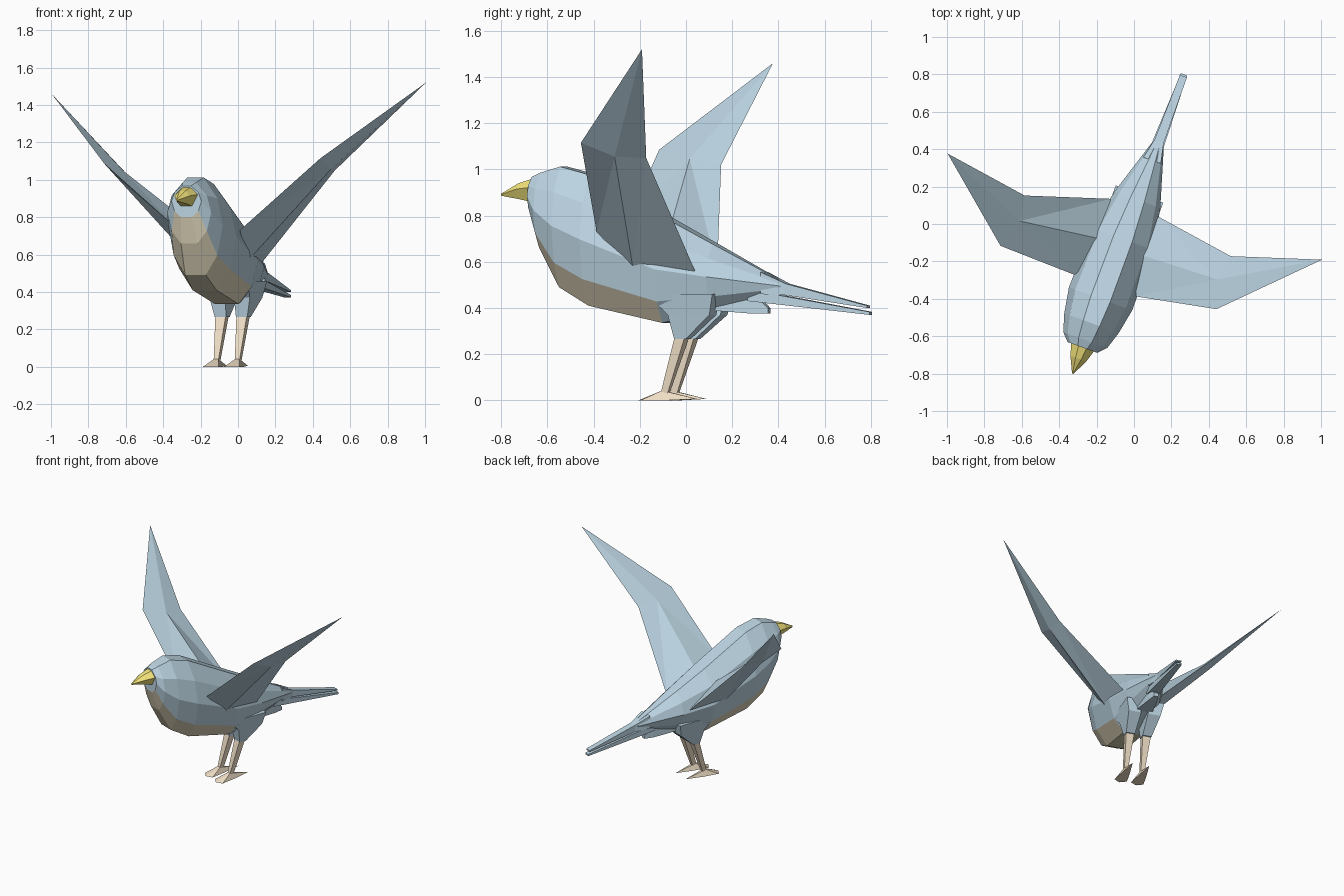
import bpy, bmesh

if "Cube" in bpy.data.objects:
    bpy.data.objects.remove(bpy.data.objects["Cube"])


def material(name, rgb):
    m = bpy.data.materials.new(name)
    m.diffuse_color = (*rgb, 1)
    m.use_nodes = True
    m.node_tree.nodes["Principled BSDF"].inputs["Base Color"].default_value = m.diffuse_color
    return m


BLUE = material("blue", (0.50, 0.66, 0.76))
TAN = material("tan", (0.75, 0.68, 0.50))
YELLOW = material("yellow", (0.90, 0.78, 0.20))
SKIN = material("skin", (0.85, 0.72, 0.55))


def place(w, s, z):
    """w = sideways, s = along the body; the bird is turned about z."""
    return (0.372 * s - 0.03 + 0.94 * w, s - 0.342 * w, z)


def build(name, verts, faces, mats, face_mats=None):
    me = bpy.data.meshes.new(name)
    me.from_pydata([place(*v) for v in verts], [], faces)
    for m in mats:
        me.materials.append(m)
    if face_mats:
        for p, k in zip(me.polygons, face_mats):
            p.material_index = k
    bm = bmesh.new()
    bm.from_mesh(me)
    bmesh.ops.recalc_face_normals(bm, faces=bm.faces)
    bm.to_mesh(me)
    bm.free()
    ob = bpy.data.objects.new(name, me)
    bpy.context.collection.objects.link(ob)
    return ob


def loft(name, rings, mats, pick=None):
    n = len(rings[0])
    faces, fm = [], []
    for i in range(len(rings) - 1):
        for j in range(n):
            k = (j + 1) % n
            faces.append((i * n + j, i * n + k, (i + 1) * n + k, (i + 1) * n + j))
            fm.append(pick(i, j) if pick else 0)
    last = (len(rings) - 1) * n
    faces += [tuple(range(n)), tuple(range(last, last + n))]
    fm += [0, 0]
    return build(name, [v for r in rings for v in r], faces, mats, fm)


ROUND = [(.3, .97), (.8, .55), (1, 0), (.8, -.6), (.38, -1)]
DIAMOND = [(.35, 1), (1, .25), (.5, -1)]
BOX = [(1, 1), (1, -1)]


def rings(stations, half):
    """Upright cross-sections from (s, top, bottom, half width)."""
    shape = half + [(-a, b) for a, b in reversed(half)]
    return [[(a * hw, s, (t + b0) / 2 + b * (t - b0) / 2) for a, b in shape]
            for s, t, b0, hw in stations]


# body and head, with a tan breast
loft("body", rings([
    (-.66, .97, .80, .085), (-.62, .99, .66, .125), (-.53, 1.02, .49, .155),
    (-.40, .985, .41, .18), (-.08, .80, .335, .175), (.13, .68, .39, .13),
    (.42, .515, .475, .035)], ROUND), [BLUE, TAN],
    lambda i, j: 1 if i < 4 and 3 <= j <= 5 else 0)

# beak
loft("beak", rings([(-.64, .965, .855, .07), (-.72, .94, .872, .045),
                    (-.80, .895, .886, .004)], DIAMOND), [YELLOW])

# tail feathers
loft("upper_tail", rings([(.34, .555, .46, .05), (.44, .505, .455, .026),
                          (.79, .41, .40, .02)], BOX), [BLUE])
loft("lower_tail", rings([(.28, .48, .43, .04), (.80, .383, .37, .018)], BOX), [BLUE])
loft("tail_covert", rings([(.12, .47, .39, .06), (.30, .46, .375, .03),
                           (.36, .40, .375, .015)], BOX), [BLUE])

# wings: shared shape, mirrored, with a slight opposite sweep and lift per side
WING = [(.173, -.33, .73), (.60, -.286, 1.10), (1.037, .093, 1.49),
        (.573, -.01, 1.035), (.136, .087, .56), (.55, -.14, 1.06),
        (.60, -.14, 1.04), (.08, -.12, .68), (.165, -.175, .575), (.145, -.09, .46)]
WING_FACES = [(0, 1, 5), (0, 5, 7), (1, 2, 5), (2, 3, 5), (5, 3, 4), (5, 4, 7),
              (0, 8, 6), (0, 6, 1), (1, 6, 2), (6, 3, 2), (8, 4, 3), (8, 3, 6),
              (0, 9, 8), (9, 4, 8), (0, 7, 9), (7, 4, 9)]


def quad(w, s, z, rw, rs):
    return [(w - rw, s - rs, z), (w + rw, s - rs, z), (w + rw, s + rs, z), (w - rw, s + rs, z)]


for side, label in ((1, "right"), (-1, "left")):
    build(label + "_wing",
          [(side * w, s + side * .08 * (w - .15), z + side * .034 * (w - .15))
           for w, s, z in WING], WING_FACES, [BLUE])
    # thigh, leg and foot
    c = side * .06
    loft(label + "_thigh", [quad(side * .085, .02, .46, .05, .14),
                            quad(side * .07, .05, .37, .045, .09),
                            quad(c, .005, .265, .032, .025)], [BLUE])
    loft(label + "_leg", [quad(c, .005, .28, .03, .022), quad(c, -.07, .03, .013, .015)], [SKIN])
    foot = [(c - .045, -.16, 0), (c, -.185, 0), (c + .045, -.16, 0), (c + .025, -.05, 0),
            (c, .07, .006), (c - .025, -.05, 0), (c - .012, -.08, .042), (c + .012, -.08, .042)]
    build(label + "_foot", foot,
          [(0, 1, 6), (1, 7, 6), (1, 2, 7), (2, 3, 7), (3, 4, 7), (4, 6, 7),
           (4, 5, 6), (5, 0, 6), (0, 5, 3, 2, 1), (5, 4, 3)], [SKIN])
